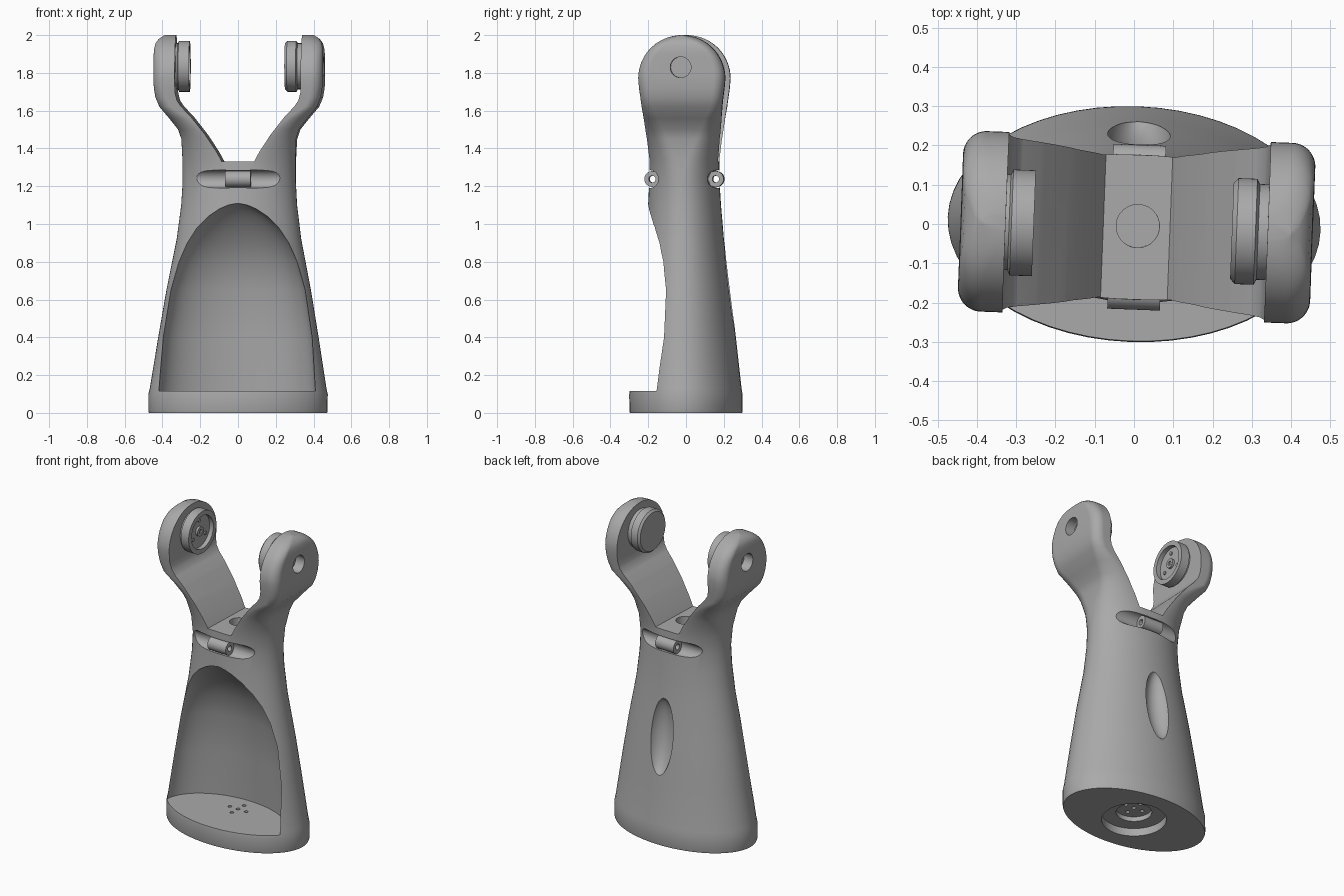
import bpy, bmesh
from math import pi, sin, cos, sqrt, radians
from mathutils import Matrix, Vector

cube = bpy.data.objects.get("Cube")
if cube:
    bpy.data.objects.remove(cube, do_unlink=True)

grey = bpy.data.materials.new("satin grey")
grey.use_nodes = True
colour = (0.4, 0.4, 0.4, 1)
grey.diffuse_color = colour
grey.node_tree.nodes["Principled BSDF"].inputs["Base Color"].default_value = colour

parts, cutters = [], []
TO_X = Matrix.Rotation(pi / 2, 4, 'Y')
TO_MINUS_X = Matrix.Rotation(-pi / 2, 4, 'Y')


def loft(name, rings, matrix=Matrix(), closed=False, group=parts):
    """Skin equal-length rings; cap the ends unless the rings form a loop."""
    bm = bmesh.new()
    rows = [[bm.verts.new(matrix @ Vector(p)) for p in ring] for ring in rings]
    n = len(rows[0])
    pairs = list(zip(rows, rows[1:]))
    if closed:
        pairs.append((rows[-1], rows[0]))
    else:
        bm.faces.new(rows[0])
        bm.faces.new(rows[-1])
    for low, high in pairs:
        for i in range(n):
            j = (i + 1) % n
            bm.faces.new((low[i], low[j], high[j], high[i]))
    bmesh.ops.remove_doubles(bm, verts=bm.verts, dist=1e-5)
    bmesh.ops.recalc_face_normals(bm, faces=bm.faces)
    mesh = bpy.data.meshes.new(name)
    bm.to_mesh(mesh)
    bm.free()
    mesh.materials.append(grey)
    obj = bpy.data.objects.new(name, mesh)
    bpy.context.scene.collection.objects.link(obj)
    group.append(obj)
    return obj


def lathe(name, profile, place, turn=Matrix(), closed=False, group=parts, n=48):
    """Turn (radius, height) pairs about a local z axis."""
    rings = [[(r * cos(2 * pi * i / n), r * sin(2 * pi * i / n), h) for i in range(n)]
             for r, h in profile]
    return loft(name, rings, Matrix.Translation(place) @ turn, closed, group)


def hole(name, r, depth, place, turn=Matrix(), n=48):
    return lathe(name, [(r, 0), (r, depth)], place, turn, False, cutters, n)


def lookup(keys, z):
    """Linear interpolation in a table whose first column is z."""
    for a, b in zip(keys, keys[1:]):
        if z <= b[0]:
            t = (z - a[0]) / (b[0] - a[0])
            return [p + (q - p) * t for p, q in zip(a[1:], b[1:])]
    return keys[-1][1:]


# Body and both arms as one loft: height, half width, half depth, squareness
body_keys = [(0, .472, .297, 0), (.01, .475, .3, 0), (.1, .475, .3, 0), (.13, .468, .295, 0),
             (.4, .425, .267, 0), (.65, .383, .239, 0), (.92, .33, .207, 0),
             (1.1, .307, .193, 0), (1.22, .3, .186, .02), (1.34, .3, .184, .2),
             (1.45, .304, .194, .55), (1.5, .32, .2, .7), (1.56, .367, .206, .85),
             (1.62, .417, .213, 1), (1.67, .438, .219, 1), (1.72, .446, .226, 1),
             (1.77, .449, .23, 1), (1.92, .448, .23, 1), (1.96, .44, .23, 1),
             (1.985, .42, .23, 1), (2, .395, .23, 1)]


def body_ring(z, steps=14):
    a, b, square = lookup(body_keys, z)
    if z > 1.77:
        b *= sqrt(max(0, 1 - ((z - 1.77) / .23) ** 2))
    rx = a + (.06 - a) * square
    ry = b + (min(b, .06) - b) * square
    ring = []
    for quarter in range(4):
        sx = 1 if quarter in (0, 3) else -1
        sy = 1 if quarter < 2 else -1
        for k in range(steps + 1):
            t = (quarter + k / steps) * pi / 2
            ring.append((sx * (a - rx) + rx * cos(t), sy * (b - ry) + ry * sin(t), z))
    return ring


levels = [k[0] for k in body_keys if k[0] <= 1.77]
levels += [1.77 + .23 * sin(radians(d)) for d in range(6, 90, 6)] + [1.9995]
body = loft("stand_body", [body_ring(z) for z in levels])

# Gap between the arms
half_gap = [(.085, 1.33), (.115, 1.385), (.175, 1.475), (.25, 1.57), (.3, 1.622),
            (.322, 1.655), (.333, 1.7), (.335, 2.2)]
outline = half_gap + [(-x, z) for x, z in reversed(half_gap)]
loft("arm_gap", [[(x, y, z) for x, z in outline] for y in (-.6, .6)], group=cutters)

# Arched alcove in the front: height, half width, rim position, depth behind rim
alcove_keys = [(.115, .415, -.14, .27), (.4, .395, -.105, .22), (.65, .357, -.1, .2),
               (.8, .315, -.12, .18), (.9, .272, -.145, .155), (.98, .22, -.17, .125),
               (1.04, .16, -.187, .09), (1.08, .1, -.195, .055), (1.1, .055, -.2, .03),
               (1.11, .01, -.2, .006)]


def alcove_ring(z):
    w, rim, deep = lookup(alcove_keys, z)
    arc = [(w * cos(pi * i / 36), rim + deep * sin(pi * i / 36), z) for i in range(37)]
    return [(w, -1, z)] + arc + [(-w, -1, z)]


loft("alcove", [alcove_ring(k[0]) for k in alcove_keys], group=cutters)

# Scoop in the back
scoop = [(max(.002, sin(pi * i / 24)), -cos(pi * i / 24)) for i in range(25)]
lathe("back_scoop", scoop, (0, .262, .67),
      Matrix.Rotation(.11, 4, 'X') @ Matrix.Diagonal((.085, .09, .25, 1)), False, cutters)

# Saddle hole, stepped recess underneath and screw holes in the floor
hole("saddle_hole", .055, .5, (.003, .003, 1.08))
lathe("base_recess", [(.19, -.1), (.19, .05), (.105, .05), (.105, .08)],
      (0, 0, 0), Matrix(), False, cutters)
for x, y in ((0, 0), (.06, 0), (-.06, 0), (0, .06), (0, -.06)):
    hole("floor_hole", .012, .3, (x, y, -.05), Matrix(), 16)

# Grooves with hinge tubes, front and back
for side, label in ((-1, "front"), (1, "back")):
    hole(label + "_groove", .047, .8, (-.4, side * .177, 1.238), TO_X)
    lathe(label + "_hinge_tube", [(.042, -.067), (.042, .067), (.018, .067), (.018, -.067)],
          (0, side * .168, 1.238), TO_X, True)

# Bolt holes on the outside of the arms
hole("left_bolt_hole", .055, .3, (.385, -.003, 1.83), TO_X)
hole("right_bolt_hole", .055, .3, (-.385, -.003, 1.83), TO_MINUS_X)

# Pivot pads on the inside of the arms
lathe("left_pivot_pad", [(.122, -.01), (.122, .025), (.135, .032), (.135, .08), (.122, .092)],
      (.335, 0, 1.835), TO_MINUS_X, n=64)
lathe("right_pivot_cup", [(.122, -.01), (.122, .01), (.135, .016), (.135, .073),
                          (.106, .073), (.106, .045)], (-.335, 0, 1.835), TO_X, n=64)
lathe("cup_boss", [(.03, 0), (.03, .015), (.013, .015), (.013, .006)],
      (-.291, 0, 1.835), TO_X, n=24)
for k in range(3):
    t = pi / 2 + k * 2 * pi / 3
    lathe("cup_screw", [(.011, 0), (.011, .008)],
          (-.291, .07 * cos(t), 1.835 + .07 * sin(t)), TO_X, n=16)

# Carve the body
for cutter in cutters:
    cutter.hide_render = True
    mod = body.modifiers.new(cutter.name, 'BOOLEAN')
    mod.operation = 'DIFFERENCE'
    mod.solver = 'EXACT'
    mod.object = cutter
bpy.context.view_layer.update()
graph = bpy.context.evaluated_depsgraph_get()
carved = bpy.data.meshes.new_from_object(body.evaluated_get(graph))
body.modifiers.clear()
body.data = carved
for cutter in cutters:
    bpy.data.objects.remove(cutter, do_unlink=True)

# Slight lean and twist of the whole stand, then smooth shading
twist = Matrix.Rotation(radians(-2.2), 4, 'Z')
for obj in parts:
    for v in obj.data.vertices:
        lean = min(1, v.co.z / 1.2)
        v.co = twist @ (v.co + Vector((.007, -.008, 0)) * lean)
    obj.select_set(True)
bpy.context.view_layer.objects.active = body
bpy.ops.object.shade_smooth_by_angle(angle=radians(32))
